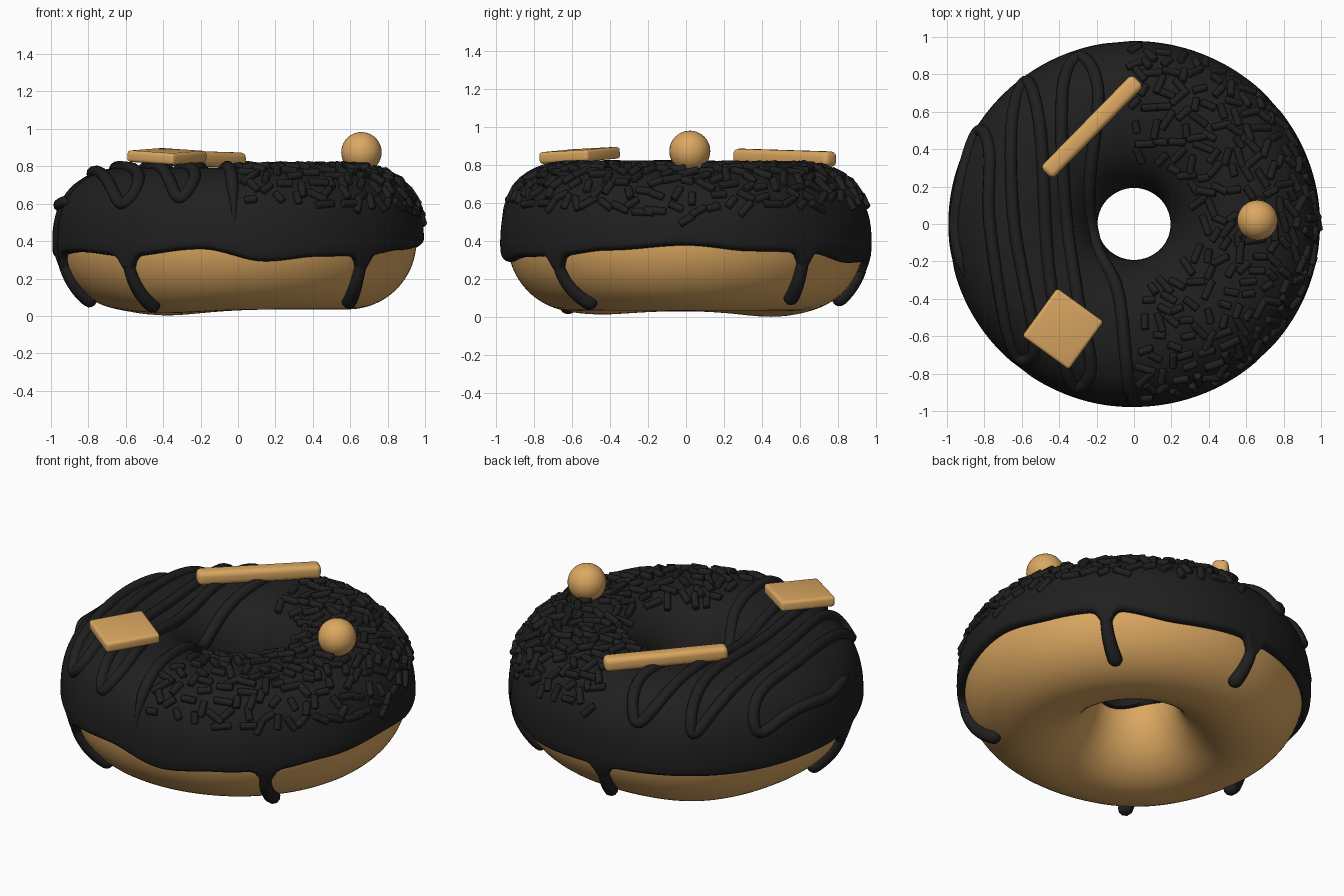
import bpy, bmesh, math, random
from mathutils import Vector, Matrix

if "Cube" in bpy.data.objects:
    bpy.data.objects.remove(bpy.data.objects["Cube"])

random.seed(4)
PI = math.pi
RING, WIDE, TALL, MID = 0.58, 0.36, 0.365, 0.40
ICE = 0.028


def material(name, rgb):
    m = bpy.data.materials.new(name)
    m.diffuse_color = (*rgb, 1)
    m.use_nodes = True
    m.node_tree.nodes["Principled BSDF"].inputs["Base Color"].default_value = m.diffuse_color
    return m


TAN = material("golden dough", (0.71, 0.39, 0.12))
BLACK = material("dark icing", (0.014, 0.014, 0.014))


def sag(th):
    """How far the underside hangs down at an angle round the ring."""
    return sum(h * math.exp(-((math.degrees(th) - a + 180) % 360 - 180) ** 2 / 900)
               for a, h in ((130, 0.032), (-130, 0.02)))


def power(v, p):
    return math.copysign(abs(v) ** p, v)


def surf(th, t, off=0.0):
    """Point on the ring: th goes round the ring, t round its section."""
    n = 2.4 if math.sin(t) > 0 else 2.0
    r = RING + (WIDE + off) * power(math.cos(t), 2 / n)
    z = MID + (TALL + off) * power(math.sin(t), 2 / n)
    if math.sin(t) < 0:
        z += sag(th) * math.sin(t)
    return Vector((1.015 * r * math.cos(th), r * math.sin(th), z))


def low_t(z):
    """Section angle of a height on the lower outer side."""
    return -math.asin(min(1, max(0, (MID - z) / TALL)))


def add_object(name, bm, mat, angle=50):
    bmesh.ops.recalc_face_normals(bm, faces=bm.faces)
    me = bpy.data.meshes.new(name)
    bm.to_mesh(me)
    bm.free()
    ob = bpy.data.objects.new(name, me)
    bpy.context.collection.objects.link(ob)
    me.materials.append(mat)
    bpy.context.view_layer.objects.active = ob
    ob.select_set(True)
    bpy.ops.object.shade_smooth_by_angle(angle=math.radians(angle))
    ob.select_set(False)
    return ob


def skin(name, columns, mat, wrap):
    """Closed ring of point columns, joined into quads."""
    bm = bmesh.new()
    grid = [[bm.verts.new(p) for p in c] for c in columns]
    rows = len(grid[0])
    for i, a in enumerate(grid):
        b = grid[(i + 1) % len(grid)]
        for j in range(rows if wrap else rows - 1):
            k = (j + 1) % rows
            bm.faces.new((a[j], b[j], b[k], a[k]))
    return add_object(name, bm, mat)


def tube(name, points, radii, mat):
    cu = bpy.data.curves.new(name, 'CURVE')
    cu.dimensions = '3D'
    cu.bevel_depth = 1.0
    cu.bevel_resolution = 3
    cu.use_fill_caps = True
    sp = cu.splines.new('POLY')
    sp.points.add(len(points) - 1)
    for q, p, r in zip(sp.points, points, radii):
        q.co = (*p, 1)
        q.radius = r
    sp.use_smooth = True
    cu.materials.append(mat)
    ob = bpy.data.objects.new(name, cu)
    bpy.context.collection.objects.link(ob)
    bpy.context.view_layer.objects.active = ob
    ob.select_set(True)
    bpy.ops.object.convert(target='MESH')
    ob.select_set(False)


# Dough ring
skin("dough", [[surf(i * PI / 64, j * PI / 32) for j in range(64)] for i in range(128)], TAN, True)

# Icing shell with a wavy edge; each drip is (base angle, tip angle, tip height)
DRIPS = [(-128, -126, 0.085), (-46, -41, 0.09), (41, 43, 0.115), (95, 94, 0.115), (-169, -172, 0.10)]
EDGE = [(-180, .32), (-150, .35), (-128, .33), (-102, .365), (-81, .30), (-63, .325), (-46, .33),
        (-25, .36), (0, .385), (22, .355), (41, .35), (66, .295), (94, .31), (135, .31), (180, .32)]


def edge_z(deg):
    deg = (deg + 180) % 360 - 180
    z = EDGE[-1][1]
    for (a, za), (b, zb) in zip(EDGE, EDGE[1:]):
        if a <= deg <= b:
            f = (1 - math.cos(PI * (deg - a) / (b - a))) / 2
            z = za + (zb - za) * f
            break
    for base, _, _ in DRIPS:
        d = (deg - base + 180) % 360 - 180
        z -= 0.10 * math.exp(-(d / 2.6) ** 2)
    return z


columns = []
for i in range(288):
    th = 2 * PI * i / 288
    t0 = low_t(edge_z(math.degrees(th)))
    t1 = PI - 0.03 + 0.05 * math.sin(3 * th)
    col = []
    for k in range(6):                      # rounded outer lip
        a = k / 6 * PI / 2
        col.append(surf(th, t0 + 0.09 * (1 - math.cos(a)) - 0.02, -0.006 + (ICE + 0.018) * math.sin(a)))
    for j in range(41):
        f = j / 40
        col.append(surf(th, t0 + 0.07 + (t1 - t0 - 0.07) * f, ICE + 0.012 * max(0, 1 - 3 * f)))
    col.append(surf(th, t1 + 0.06, ICE * 0.7))
    col.append(surf(th, t1 + 0.08, -0.005))
    columns.append(col)
skin("icing", columns, BLACK, False)

# Drips running down the side
for n, (base, tip, z) in enumerate(DRIPS):
    t0, t1 = low_t(edge_z(base)) + 0.15, low_t(z)
    pts, rad = [], []
    for k in range(15):
        f = k / 14
        pts.append(surf(math.radians(base + (tip - base) * f * f), t0 + (t1 - t0) * f, 0.012))
        rad.append(0.032 + 0.010 * f)
    last, way = pts[-1], (pts[-1] - pts[-2]).normalized()
    for a in (25, 50, 70, 87):
        a = math.radians(a)
        pts.append(last + way * 0.042 * math.sin(a))
        rad.append(0.042 * math.cos(a))
    tube("drip_%d" % (n + 1), pts, rad, BLACK)

# Zigzag drizzle laid over the left half
ZIG = [(-.02, -.965), (-.045, -.7), (-.09, -.35), (-.21, -.1), (-.24, .2), (-.19, .7), (-.28, .89),
       (-.38, .72), (-.37, .1), (-.30, -.4), (-.23, -.76), (-.30, -.87), (-.37, -.74), (-.46, -.2),
       (-.50, .5), (-.57, .76), (-.65, .55), (-.64, 0), (-.53, -.62), (-.60, -.72), (-.68, -.56),
       (-.77, 0), (-.77, .38), (-.815, .50), (-.875, .40), (-.935, .15), (-.95, -.05), (-.90, -.3)]


def top_point(x, y):
    th = math.atan2(y, x / 1.015)
    r = math.hypot(x / 1.015, y)
    c = max(-0.995, min(0.995, (r - RING) / (WIDE + ICE)))
    return surf(th, math.acos(power(c, 1.2)), ICE + 0.003)


pts = []
for i in range(len(ZIG) - 1):
    p = [Vector(ZIG[min(max(i + k, 0), len(ZIG) - 1)]) for k in (-1, 0, 1, 2)]
    for s in range(8):
        u = s / 8
        q = 0.5 * (2 * p[1] + (p[2] - p[0]) * u + (2 * p[0] - 5 * p[1] + 4 * p[2] - p[3]) * u * u
                   + (3 * p[1] - p[0] - 3 * p[2] + p[3]) * u ** 3)
        pts.append(top_point(q.x, q.y))
ends = [min(1, 0.2 + 0.25 * min(i, len(pts) - 1 - i)) for i in range(len(pts))]
tube("drizzle", pts, [0.033 * e for e in ends], BLACK)

# Sprinkles scattered over the right half
bm = bmesh.new()
placed = []
for _ in range(9000):
    if len(placed) >= 215:
        break
    th = math.radians(random.uniform(-87, 90))
    t = random.uniform(0.22 + 0.25 * abs(math.sin(th)), 2.1)
    p = surf(th, t, ICE)
    if random.random() > math.hypot(p.x, p.y) ** 1.3 or any((p - q).length < 0.062 for q in placed):
        continue
    placed.append(p)
    du = (surf(th + 0.01, t, ICE) - p).normalized()
    dv = (surf(th, t + 0.01, ICE) - p).normalized()
    nor = du.cross(dv).normalized()
    if nor.dot(p - Vector((RING * math.cos(th), RING * math.sin(th), MID))) < 0:
        nor = -nor
    a = random.uniform(0, PI)
    axis = du * math.cos(a) + dv * math.sin(a) + nor * random.uniform(-0.15, 0.15)
    rot = axis.to_track_quat('Z', 'Y').to_matrix().to_4x4()
    bmesh.ops.create_cone(bm, cap_ends=True, segments=10, radius1=0.021, radius2=0.021,
                          depth=random.uniform(0.065, 0.12), matrix=Matrix.Translation(p + nor * 0.009) @ rot)
sprinkles = add_object("sprinkles", bm, BLACK)
bev = sprinkles.modifiers.new("soft ends", 'BEVEL')
bev.width, bev.segments, bev.angle_limit = 0.006, 2, math.radians(60)


# Biscuit toppings
def block(name, size, loc, rot, bevel):
    bm = bmesh.new()
    bmesh.ops.create_cube(bm, size=1, matrix=Matrix.Diagonal((*size, 1)))
    bmesh.ops.bevel(bm, geom=bm.edges[:], offset=bevel, segments=4, profile=0.5, affect='EDGES')
    ob = add_object(name, bm, TAN)
    ob.location, ob.rotation_euler = loc, rot


block("biscuit_stick", (0.70, 0.092, 0.082), (-0.225, 0.52, 0.84), (0, 0.022, math.radians(45.5)), 0.028)
block("biscuit_square", (0.318, 0.308, 0.062), (-0.38, -0.56, 0.853), (0.055, -0.045, math.radians(54)), 0.018)

# Round sweet
bm = bmesh.new()
bmesh.ops.create_uvsphere(bm, u_segments=32, v_segments=20, radius=0.108,
                          matrix=Matrix.Translation((0.66, 0.02, 0.875)))
add_object("round_sweet", bm, TAN)
